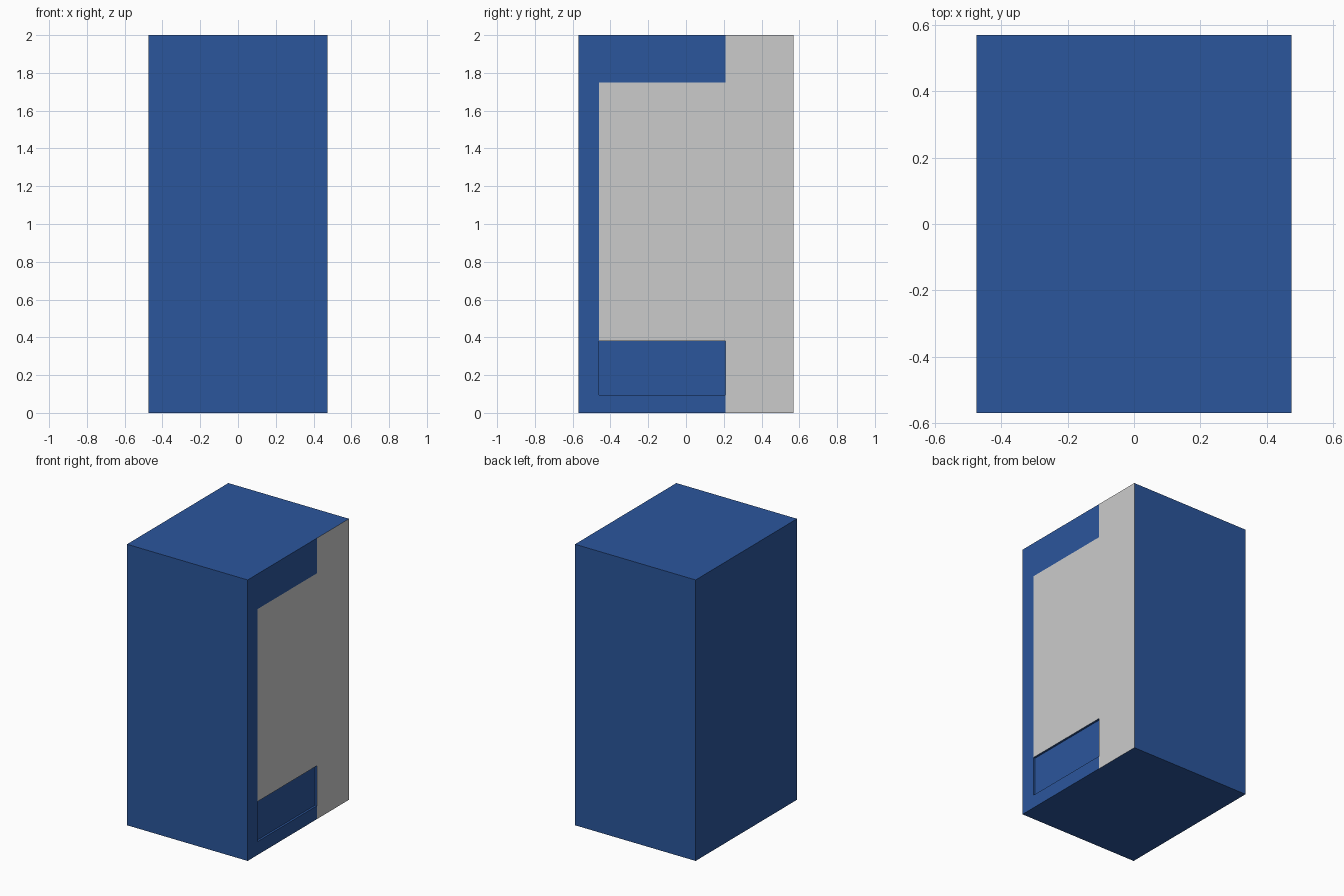
import bpy, bmesh
from mathutils import Matrix

if "Cube" in bpy.data.objects:
    bpy.data.objects.remove(bpy.data.objects["Cube"])

W, D, H = 0.95, 1.14, 2.0
Y_CUTS = (-0.46, 0.21)
Z_CUTS = (0.095, 0.38, 1.75)
RECESS = 0.015

blue = bpy.data.materials.new("cabinet_blue")
blue.diffuse_color = (0.024, 0.093, 0.335, 1)
blue.use_nodes = True
blue.node_tree.nodes["Principled BSDF"].inputs["Base Color"].default_value = blue.diffuse_color


def on_side(f):
    return f.normal.x > 0.9


def is_grey(f):
    # display window plus the full-height strip behind it
    c = f.calc_center_median()
    window = Y_CUTS[0] < c.y < Y_CUTS[1] and Z_CUTS[1] < c.z < Z_CUTS[2]
    return on_side(f) and (window or c.y > Y_CUTS[1])


def make_part(name, keep_grey, mat=None):
    bm = bmesh.new()
    bmesh.ops.create_cube(bm, size=1, matrix=Matrix.Translation((0, 0, H / 2)) @ Matrix.Diagonal((W, D, H, 1)))
    bm.normal_update()
    # divide the right side into its panel layout
    cuts = [((0, y, 0), (0, 1, 0)) for y in Y_CUTS] + [((0, 0, z), (0, 0, 1)) for z in Z_CUTS]
    for co, no in cuts:
        side = [f for f in bm.faces if on_side(f)]
        geom = side + list({e for f in side for e in f.edges}) + list({v for f in side for v in f.verts})
        bmesh.ops.bisect_plane(bm, geom=geom, plane_co=co, plane_no=no)
        bm.normal_update()
    # shallow pickup flap below the window
    flap = None
    for f in bm.faces:
        c = f.calc_center_median()
        if on_side(f) and Y_CUTS[0] < c.y < Y_CUTS[1] and Z_CUTS[0] < c.z < Z_CUTS[1]:
            flap = f
    grey = [f for f in bm.faces if is_grey(f)]
    others = [f for f in bm.faces if f not in grey]
    if not keep_grey:
        new = bmesh.ops.extrude_discrete_faces(bm, faces=[flap])["faces"]
        bmesh.ops.translate(bm, verts=new[0].verts, vec=(-RECESS, 0, 0))
    bmesh.ops.delete(bm, geom=others if keep_grey else grey, context='FACES')
    mesh = bpy.data.meshes.new(name)
    bm.to_mesh(mesh)
    bm.free()
    if mat:
        mesh.materials.append(mat)
    obj = bpy.data.objects.new(name, mesh)
    bpy.context.collection.objects.link(obj)
    return obj


# blue cabinet with recessed flap, and flush grey panel
make_part("cabinet", False, blue)
make_part("window_panel", True)
